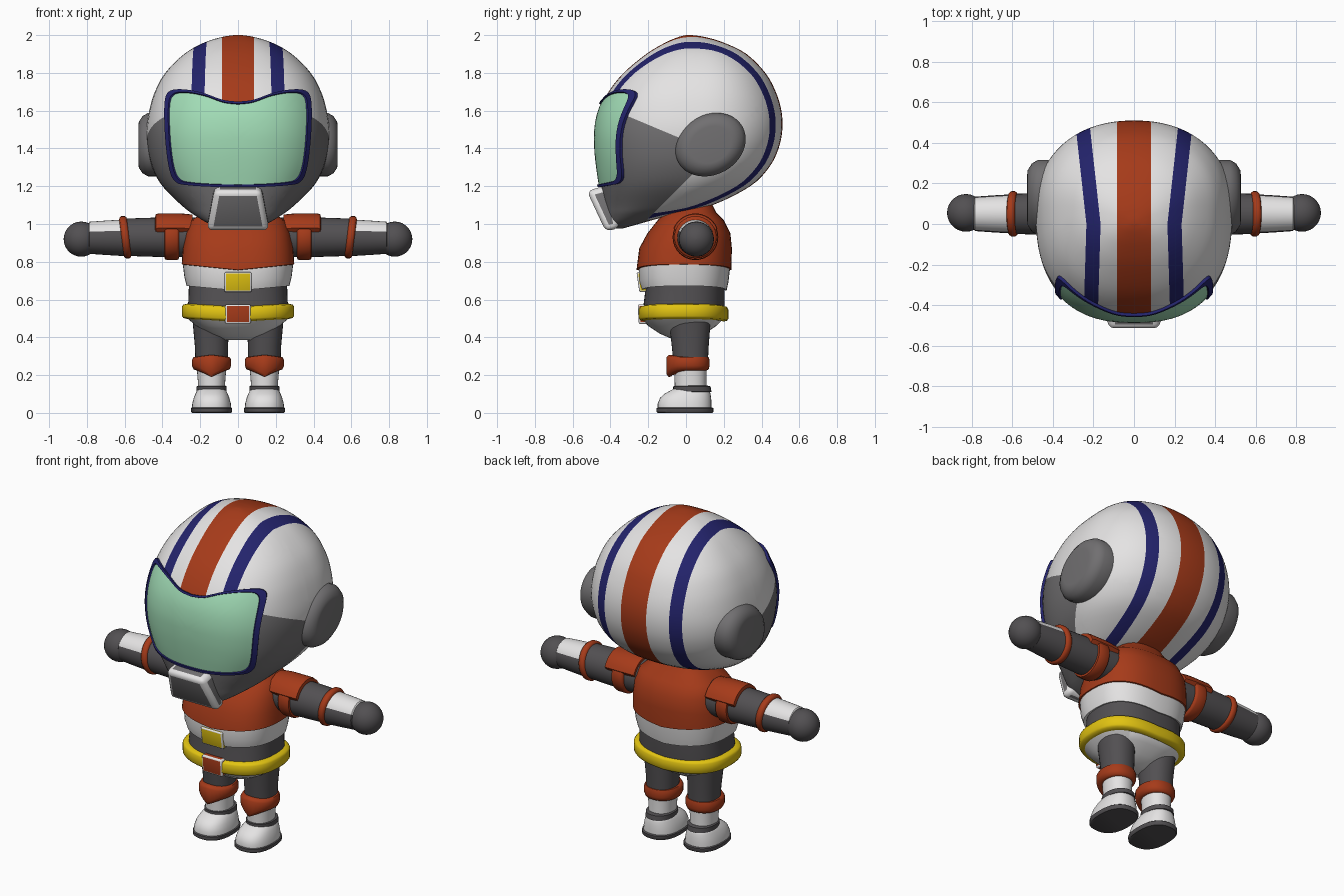
import bpy, bmesh, math
from mathutils import Vector

if "Cube" in bpy.data.objects:
    bpy.data.objects.remove(bpy.data.objects["Cube"])

COLORS = {"white": (.78, .77, .77), "orange_red": (.38, .043, .01), "navy": (.017, .017, .15),
          "mint": (.36, .72, .47), "yellow": (.76, .55, .006), "dark_grey": (.085, .08, .085),
          "mid_grey": (.165, .16, .165)}
NAMES = list(COLORS)
MATS = []
for k, c in COLORS.items():
    m = bpy.data.materials.new(k)
    m.diffuse_color = (*c, 1)
    m.use_nodes = True
    m.node_tree.nodes["Principled BSDF"].inputs["Base Color"].default_value = m.diffuse_color
    MATS.append(m)
ID = {k: i for i, k in enumerate(NAMES)}


def finish(name, bm, angle=40, mirror=False):
    bmesh.ops.recalc_face_normals(bm, faces=bm.faces)
    me = bpy.data.meshes.new(name)
    bm.to_mesh(me)
    bm.free()
    for m in MATS:
        me.materials.append(m)
    ob = bpy.data.objects.new(name, me)
    bpy.context.collection.objects.link(ob)
    bpy.ops.object.select_all(action='DESELECT')
    ob.select_set(True)
    bpy.context.view_layer.objects.active = ob
    bpy.ops.object.shade_smooth_by_angle(angle=math.radians(angle))
    if mirror:
        ob.modifiers.new("mirror", 'MIRROR')
    return ob


def loft(rings, mats, caps=True):
    """Skin closed rings; mats is one colour or one per band."""
    bm = bmesh.new()
    vs = [[bm.verts.new(p) for p in r] for r in rings]
    n = len(vs[0])
    for i in range(len(vs) - 1):
        mat = mats if isinstance(mats, str) else mats[i]
        for j in range(n):
            k = (j + 1) % n
            f = bm.faces.new((vs[i][j], vs[i][k], vs[i + 1][k], vs[i + 1][j]))
            f.material_index = ID[mat]
    if caps:
        for r, mat in ((vs[0], mats if isinstance(mats, str) else mats[0]),
                       (vs[-1], mats if isinstance(mats, str) else mats[-1])):
            bm.faces.new(r).material_index = ID[mat]
    return bm


def ring(z, yf, yb, hw, cx=0, pf=2.5, pb=2.2, mid=.56, n=48, dip=0):
    """Horizontal superellipse with separate front and back halves."""
    ym = yf + mid * (yb - yf)
    out = []
    for i in range(n):
        a = 2 * math.pi * i / n
        c, s = math.cos(a), math.sin(a)
        p, d = (pf, ym - yf) if s < 0 else (pb, yb - ym)
        x = math.copysign(abs(c) ** (2 / p), c)
        y = math.copysign(abs(s) ** (2 / p), s) * d
        out.append(Vector((cx + x * hw, ym + y, z - dip * (1 - abs(x)))))
    return out


def tube_x(stations, mats, cy=.05, cz=.93, shape=None, shear=0, n=32):
    """Round loft along x; stations are (x, radius)."""
    rings = []
    for x, r in stations:
        pts = []
        for i in range(n):
            a = 2 * math.pi * i / n
            k = r * (shape(math.sin(a)) if shape else 1)
            pts.append(Vector((x + shear * math.sin(a), cy + k * math.cos(a), cz + k * math.sin(a))))
        rings.append(pts)
    return loft(rings, mats)


def spline(pts, steps):
    """Catmull-Rom through tuples."""
    P = [Vector(p) for p in pts]
    P = [2 * P[0] - P[1]] + P + [2 * P[-1] - P[-2]]
    out = []
    for i in range(1, len(P) - 2):
        a, b, c, d = P[i - 1:i + 3]
        for s in range(steps):
            t = s / steps
            out.append(.5 * (2 * b + (c - a) * t + (2 * a - 5 * b + 4 * c - d) * t * t
                             + (3 * b - a - 3 * c + d) * t ** 3))
    return out + [P[-2]]


# Helmet shell: (z, front y, back y, half width), carried as (z, yf, yb) plus width
TABLE = [(.975, -.40, -.34, .06), (1.0, -.42, -.25, .15), (1.05, -.43, -.07, .235),
         (1.1, -.44, .14, .30), (1.2, -.455, .34, .40), (1.3, -.47, .44, .455),
         (1.4, -.48, .49, .48), (1.5, -.48, .51, .485), (1.6, -.46, .505, .47),
         (1.7, -.41, .475, .44), (1.8, -.33, .42, .385), (1.9, -.21, .32, .285),
         (1.96, -.11, .20, .18), (1.99, -.04, .10, .085), (2.0, 0, .03, .02)]
ROWS = spline(TABLE, 4)
bm = loft([ring(*r, n=72) for r in ROWS], "white")


def cut(co, no, keep=lambda c: True):
    fs = [f for f in bm.faces if keep(f.calc_center_median())]
    geom = fs + list({e for f in fs for e in f.edges}) + list({v for f in fs for v in f.verts})
    bmesh.ops.bisect_plane(bm, geom=geom, plane_co=co, plane_no=no, dist=1e-5)


def edge(x0, y):
    return x0 + (.11 * y if y > 0 else -.03 * y)


cut((0, 0, 0), (0, 1, 0))
cut((0, -.33, 1.58), (0, .42, 1))          # upper edge of the jaw guard
cut((0, .02, 1.25), (0, 1, -1))            # rear edge of the jaw guard
for sx in (-1, 1):
    cut((sx * .085, 0, 0), (1, 0, 0))
    for x0 in (.165, .235):
        cut((sx * x0, 0, 0), (sx, -.11, 0), lambda c: c.y > 0 and c.x * sx > 0)
        cut((sx * x0, 0, 0), (sx, .03, 0), lambda c: c.y < 0 and c.x * sx > 0)
for f in bm.faces:
    c = f.calc_center_median()
    jaw = c.z < 1.58 - .42 * (c.y + .33) and c.y - .02 < c.z - 1.25 and c.y < .1
    under = c.y - .02 > c.z - 1.25
    if (jaw or (c.y < -.2 and c.z < 1.3)) and not (under and c.y > -.2):
        f.material_index = ID["mid_grey"]
    elif abs(c.x) < .085:
        f.material_index = ID["orange_red"]
    elif edge(.165, c.y) < abs(c.x) < edge(.235, c.y):
        f.material_index = ID["navy"]
finish("helmet", bm, 50)


def front_y(x, z):
    i = next((i for i in range(len(ROWS) - 2) if ROWS[i + 1][0] >= z), len(ROWS) - 2)
    r = ROWS[i].lerp(ROWS[i + 1], (z - ROWS[i][0]) / (ROWS[i + 1][0] - ROWS[i][0]))
    ym = r[1] + .56 * (r[2] - r[1])
    return ym + (r[1] - ym) * max(0, 1 - (abs(x) / r[3]) ** 2.5) ** .4


def on_shell(x, z, off):
    e = .01
    n = Vector(((front_y(x + e, z) - front_y(x - e, z)) / (2 * e), -1,
                (front_y(x, z + e) - front_y(x, z - e)) / (2 * e))).normalized()
    return Vector((x, front_y(x, z), z)) + n * off


# Visor and its frame, wrapped onto the shell
half = spline([(0, 1.635), (.08, 1.645), (.18, 1.68), (.28, 1.697), (.345, 1.685), (.366, 1.62),
               (.362, 1.45), (.342, 1.3), (.31, 1.235), (.25, 1.217), (.12, 1.207), (0, 1.205)], 5)
outline = half + [Vector((-p[0], p[1])) for p in half[-2:0:-1]]


def visor_ring(s, off):
    return [on_shell(p[0] * s, 1.44 + (p[1] - 1.44) * s, off) for p in outline]


finish("visor", loft([visor_ring(s / 12, .006) for s in range(12, 0, -1)], "mint"), 60)
finish("visor_frame", loft([visor_ring(s, o) for s, o in
       ((.97, -.01), (.98, .014), (1.035, .014), (1.05, -.01))], "navy", False), 60)

# Ear covers
rings = []
for x, k in ((.40, 1.02), (.475, 1.02), (.505, .92), (.525, .74), (.528, .6)):
    pts = []
    for i in range(40):
        a = 2 * math.pi * i / 40
        u, v = math.cos(a) * .19 * k, math.sin(a) * .155 * k
        pts.append(Vector((x, .13 + u * .87 - v * .5, 1.42 + u * .5 + v * .87)))
    rings.append(pts)
finish("ear_cover", loft(rings, "mid_grey"), 40, True)


def block(name, corners, mat, bevel):
    """Box from its eight corners, with rounded edges."""
    b = loft([corners[:4], corners[4:]], mat)
    bmesh.ops.bevel(b, geom=b.edges[:], offset=bevel, segments=3, affect='EDGES', profile=.5)
    return finish(name, b, 40)


# Chin guard and buckles: lower four corners, then upper four
def quad(w, yf, yb, zf, zb):
    return [Vector(p) for p in ((-w, yf, zf), (w, yf, zf), (w, yb, zb), (-w, yb, zb))]


block("chin_guard", quad(.165, -.425, -.35, .96, .98) + quad(.125, -.525, -.40, 1.175, 1.21),
      "mid_grey", .03)
block("chest_buckle", quad(.072, -.247, -.2, .64, .64) + quad(.072, -.262, -.2, .745, .745), "yellow", .008)
block("belt_buckle", quad(.068, -.25, -.2, .47, .47) + quad(.068, -.256, -.2, .575, .575), "orange_red", .01)

# Torso: (z, front, back, half width, centre dip, colour of the band above)
BODY = [(.385, -.06, .04, .07, 0, "white"), (.42, -.14, .10, .15, 0, "white"),
        (.46, -.20, .16, .22, 0, "white"), (.50, -.235, .20, .268, 0, "dark_grey"),
        (.57, -.225, .205, .264, 0, "dark_grey"), (.675, -.215, .205, .26, .025, "white"),
        (.672, -.235, .215, .272, .025, "white"), (.72, -.25, .225, .284, .025, "white"),
        (.785, -.25, .232, .292, .03, "orange_red"), (.787, -.262, .24, .298, .03, "orange_red"),
        (.87, -.248, .243, .292, 0, "orange_red"), (.95, -.205, .235, .278, 0, "orange_red"),
        (1.02, -.15, .20, .25, 0, "orange_red"), (1.06, -.11, .16, .18, 0, "orange_red"),
        (1.12, -.08, .13, .12, 0, "orange_red")]
finish("torso", loft([ring(*r[:4], pf=2.6, pb=2.5, mid=.5, dip=r[4]) for r in BODY],
                     [r[5] for r in BODY[:-1]]), 45)
BELT = [(.497, .0), (.503, .022), (.513, .029), (.563, .029), (.573, .022), (.578, .0)]
finish("belt", loft([ring(z, -.222 - o, .195 + o, .268 + o, pf=2.6, pb=2.5, mid=.5, dip=.015)
                     for z, o in BELT], "yellow"), 50)

# Arms
finish("upper_arm", tube_x([(.2, .105), (.4, .105), (.5, .102), (.61, .098)], "dark_grey"), 40, True)
finish("shoulder_band", tube_x([(.31, .1), (.315, .116), (.325, .121), (.375, .121), (.387, .116), (.39, .1)],
                               "orange_red"), 50, True)
finish("shoulder_cap", tube_x([(.24, .12), (.30, .126), (.42, .126), (.435, .122), (.44, .1)], "orange_red",
                              shape=lambda s: 1 if s > .35 else .75), 40, True)
finish("elbow_band", tube_x([(.575, .09), (.578, .105), (.588, .112), (.605, .112), (.615, .105), (.618, .09)],
                            "orange_red", shear=.012), 50, True)
bm = tube_x([(.6, .097), (.7, .091), (.785, .085), (.79, .078), (.82, .075)], "dark_grey", cz=.927)
for f in bm.faces:
    c = f.calc_center_median()
    if c.z > .955 and .6 < c.x < .788:
        f.material_index = ID["white"]
finish("forearm", bm, 40, True)
finish("hand", tube_x([(.83 - .093 * math.cos(math.pi * i / 14), max(.002, .093 * math.sin(math.pi * i / 14)))
                       for i in range(15)], "dark_grey", cy=.055, cz=.92), 60, True)


# Legs: stacked bands, each row (z, front, back, half width, centre x)
def leg_part(name, rows, mat, dip=0, p=2.2):
    return finish(name, loft([ring(*r, pf=p, pb=p, mid=.5, n=32) for r in rows], mat), 45, True)


leg_part("thigh", [(.25, -.065, .115, .085, .14), (.35, -.075, .12, .088, .14), (.48, -.09, .13, .095, .145)],
         "dark_grey")
rings = [ring(*r, cx=.14, pf=2.2, pb=2.2, mid=.5, n=32) for r in
         ((.225, -.07, .11, .08), (.23, -.085, .12, .095), (.25, -.095, .125, .104),
          (.28, -.095, .125, .104), (.295, -.085, .12, .096), (.298, -.07, .11, .08))]
for i, r in enumerate(rings):               # pointed plate at the front of the knee
    for q in r:
        w = max(0, -q.y / .09) * max(0, 1 - abs(q.x - .14) / .09)
        q.z += w * (-.042 if i < 3 else .012)
        q.y -= .008 * w
finish("knee_pad", loft(rings, "orange_red"), 50, True)
leg_part("shin", [(.10, -.06, .11, .072, .14), (.16, -.06, .108, .072, .14), (.26, -.065, .11, .08, .14)], "white")
leg_part("ankle_band", [(.108, -.05, .12, .07, .14), (.112, -.068, .135, .08, .14),
                        (.14, -.068, .13, .08, .14), (.145, -.05, .11, .07, .14)], "dark_grey")
leg_part("boot", [(.025, -.15, .135, .104, .14), (.05, -.15, .135, .102, .14), (.08, -.137, .133, .094, .14),
                  (.10, -.115, .13, .086, .14), (.12, -.08, .125, .076, .14), (.13, -.06, .11, .065, .14)],
         "white", p=2.4)
leg_part("sole", [(0, -.15, .14, .104, .14), (.006, -.157, .145, .109, .14), (.024, -.157, .145, .109, .14),
                  (.028, -.15, .14, .104, .14)], "dark_grey", p=2.4)
